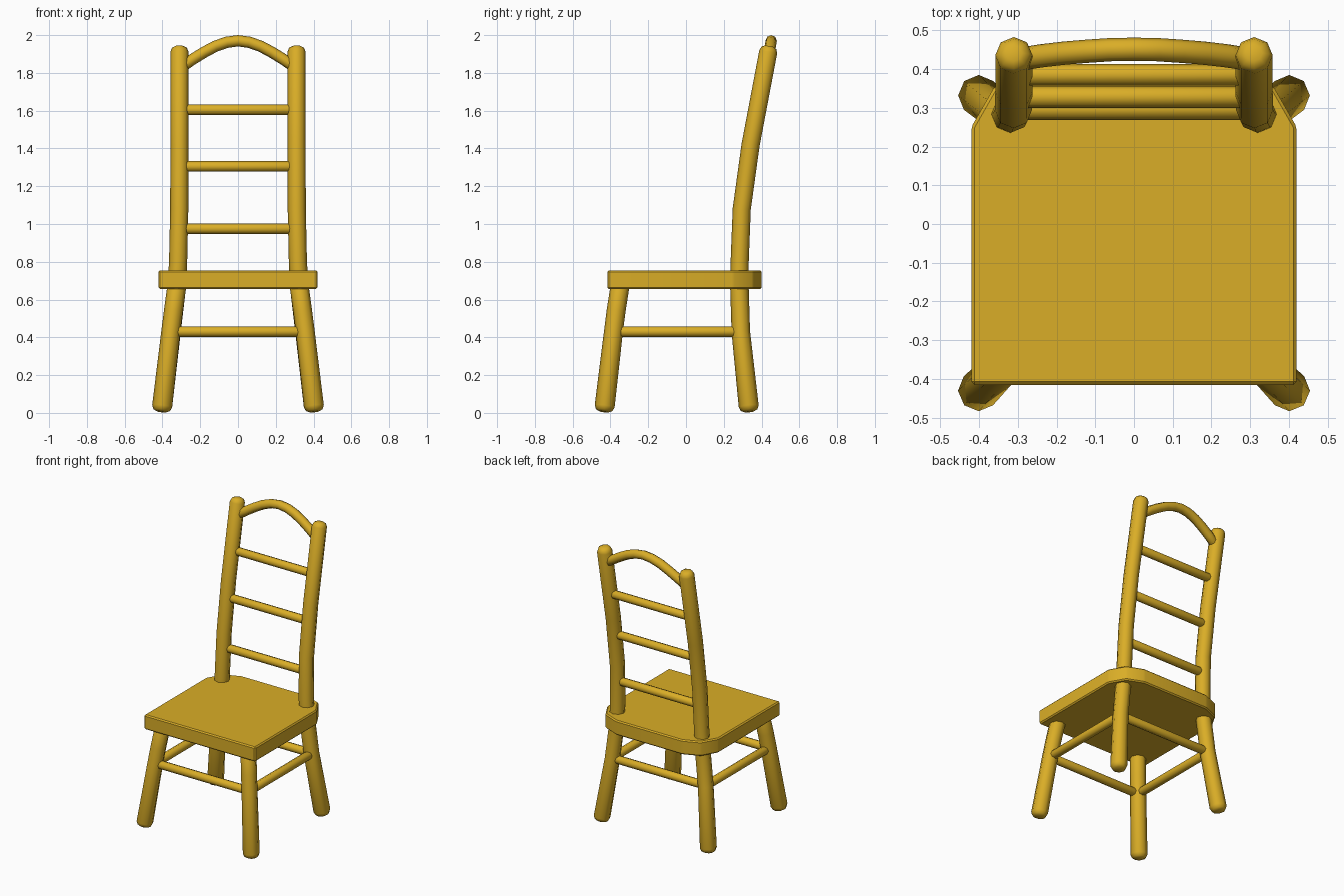
import bpy, bmesh, math
from mathutils import Vector

if "Cube" in bpy.data.objects:
    bpy.data.objects.remove(bpy.data.objects["Cube"])

wood = bpy.data.materials.new("golden_wood")
wood.diffuse_color = (0.70, 0.42, 0.02, 1)
wood.use_nodes = True
wood.node_tree.nodes["Principled BSDF"].inputs["Base Color"].default_value = wood.diffuse_color


def finish(name, bm, angle):
    bmesh.ops.recalc_face_normals(bm, faces=bm.faces)
    me = bpy.data.meshes.new(name)
    bm.to_mesh(me)
    bm.free()
    ob = bpy.data.objects.new(name, me)
    bpy.context.collection.objects.link(ob)
    me.materials.append(wood)
    bpy.ops.object.select_all(action='DESELECT')
    bpy.context.view_layer.objects.active = ob
    ob.select_set(True)
    bpy.ops.object.shade_smooth_by_angle(angle=math.radians(angle))
    return ob


def tube(name, points, radii, cap, sides=8):
    """Round bar swept along points, with softened ends of size cap."""
    pts = [Vector(p) for p in points]
    d0 = (pts[1] - pts[0]).normalized()
    d1 = (pts[-1] - pts[-2]).normalized()
    r0, r1 = radii[0], radii[-1]
    rings = [(pts[0], r0 - cap * 0.9), (pts[0] + d0 * cap * 0.3, r0 - cap * 0.3), (pts[0] + d0 * cap, r0)]
    rings += list(zip(pts[1:-1], radii[1:-1]))
    rings += [(pts[-1] - d1 * cap, r1), (pts[-1] - d1 * cap * 0.3, r1 - cap * 0.3), (pts[-1], r1 - cap * 0.9)]
    bm = bmesh.new()
    loops = []
    for i, (c, r) in enumerate(rings):
        t = (rings[min(i + 1, len(rings) - 1)][0] - rings[max(i - 1, 0)][0]).normalized()
        ref = Vector((0, 0, 1)) if abs(t.y) > 0.9 else Vector((0, 1, 0))
        u = ref.cross(t).normalized()
        v = t.cross(u)
        angles = [2 * math.pi * k / sides for k in range(sides)]
        loops.append([bm.verts.new(c + u * r * math.cos(a) + v * r * math.sin(a)) for a in angles])
    for a, b in zip(loops, loops[1:]):
        for k in range(sides):
            n = (k + 1) % sides
            bm.faces.new((a[k], a[n], b[n], b[k]))
    bm.faces.new(loops[0])
    bm.faces.new(loops[-1])
    return finish(name, bm, 50)


# Seat slab with clipped rear corners and softened edges
half = [(0.42, -0.415), (0.42, 0.25), (0.36, 0.355), (0.25, 0.40)]
outline = half + [(-x, y) for x, y in reversed(half)]
bm = bmesh.new()
base = bm.faces.new([bm.verts.new((x, y, 0.655)) for x, y in outline])
ext = bmesh.ops.extrude_face_region(bm, geom=[base])
bmesh.ops.translate(bm, vec=(0, 0, 0.1), verts=[g for g in ext["geom"] if isinstance(g, bmesh.types.BMVert)])
bmesh.ops.bevel(bm, geom=bm.edges[:], offset=0.008, segments=1, affect='EDGES')
finish("seat", bm, 30)

for s, side in ((-1, "left"), (1, "right")):
    # Back post running from foot to top
    tube(side + "_back_post",
         [(s * 0.405, 0.335, 0.006), (s * 0.352, 0.29, 0.43), (s * 0.325, 0.283, 0.66),
          (s * 0.317, 0.284, 0.80), (s * 0.311, 0.295, 1.08), (s * 0.31, 0.342, 1.42),
          (s * 0.31, 0.441, 1.942)],
         [0.053, 0.049, 0.049, 0.048, 0.048, 0.048, 0.048], 0.03)
    # Front leg
    tube(side + "_front_leg",
         [(s * 0.405, -0.434, 0.006), (s * 0.356, -0.384, 0.43), (s * 0.342, -0.37, 0.54), (s * 0.32, -0.345, 0.70)],
         [0.053, 0.05, 0.05, 0.05], 0.03)
    # Side stretcher
    tube(side + "_stretcher", [(s * 0.355, -0.37, 0.43), (s * 0.355, 0.28, 0.43)], [0.028, 0.028], 0.012)

# Front and back stretchers
for name, y in (("front_stretcher", -0.384), ("back_stretcher", 0.29)):
    tube(name, [(-0.34, y, 0.43), (0.34, y, 0.43)], [0.028, 0.028], 0.012)

# Ladder rungs of the backrest
for i, (y, z) in enumerate(((0.297, 0.975), (0.328, 1.305), (0.385, 1.605))):
    tube(f"back_rung_{i + 1}", [(-0.285, y, z), (0.285, y, z)], [0.028, 0.028], 0.012)

# Arched top rail
arch = [(0.29, 0.426, 1.838), (0.24, 0.434, 1.872), (0.18, 0.441, 1.909), (0.12, 0.446, 1.941), (0.06, 0.45, 1.962)]
path = arch + [(0, 0.451, 1.97)] + [(-x, y, z) for x, y, z in reversed(arch)]
tube("top_rail", path, [0.03] * len(path), 0.012)
